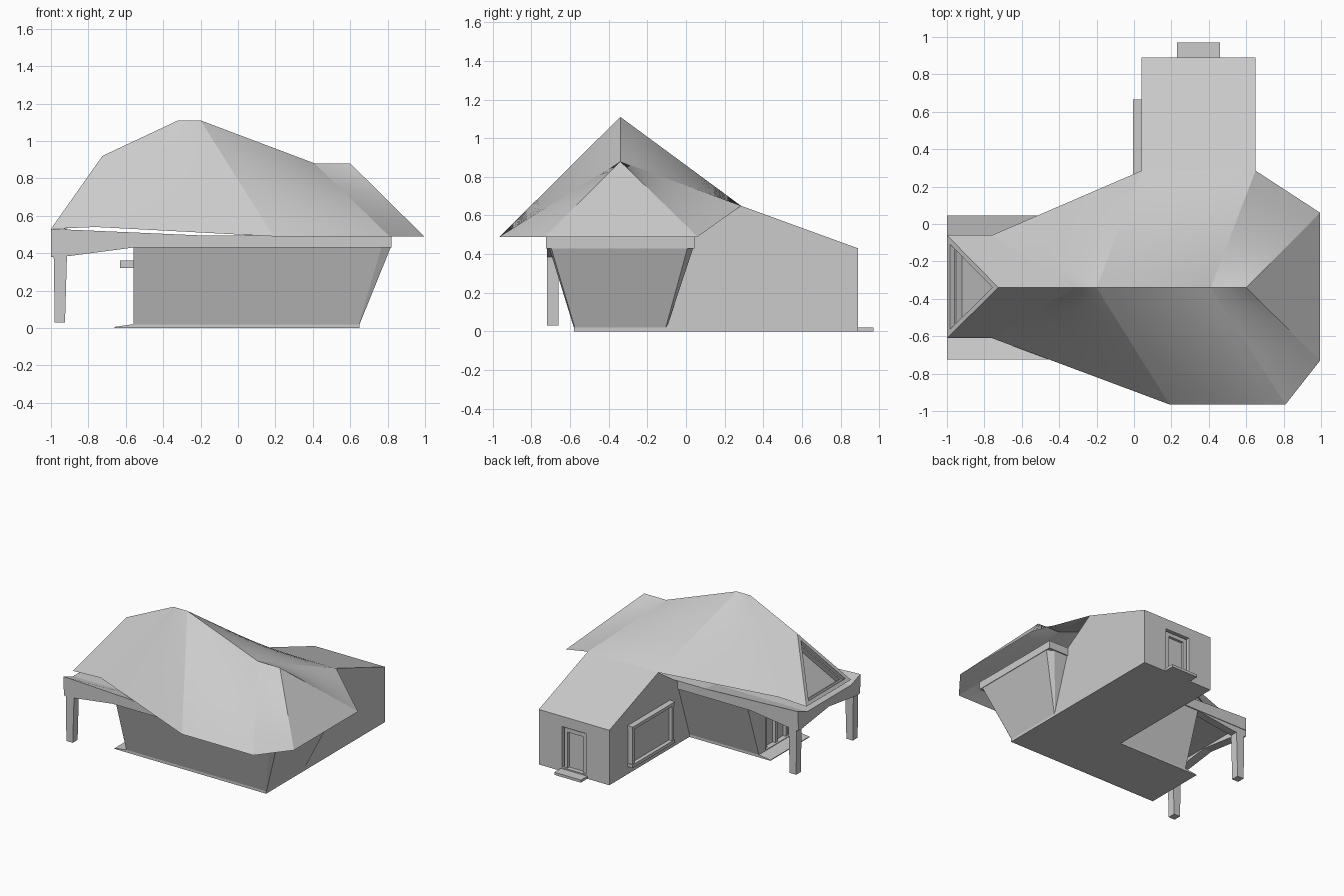
import bpy, bmesh
from mathutils import Vector

if "Cube" in bpy.data.objects:
    bpy.data.objects.remove(bpy.data.objects["Cube"])

CY = -0.34  # y of the main symmetry line


def make(name, verts, faces, fix=True):
    bm = bmesh.new()
    vs = [bm.verts.new(v) for v in verts]
    for f in faces:
        bm.faces.new([vs[i] for i in f])
    if fix:
        bmesh.ops.recalc_face_normals(bm, faces=bm.faces)
    me = bpy.data.meshes.new(name)
    bm.to_mesh(me)
    bm.free()
    ob = bpy.data.objects.new(name, me)
    bpy.context.collection.objects.link(ob)
    return ob


def loft(name, loops):
    """Closed solid through loops of equal length."""
    n = len(loops[0])
    verts = [p for loop in loops for p in loop]
    faces = [list(range(n)), list(range(len(verts) - n, len(verts)))]
    for k in range(len(loops) - 1):
        for i in range(n):
            j = (i + 1) % n
            faces.append([k * n + i, k * n + j, k * n + n + j, k * n + n + i])
    return make(name, verts, faces)


def box(name, x0, x1, y0, y1, z0, z1):
    return loft(name, [[(x0, y0, z), (x1, y0, z), (x1, y1, z), (x0, y1, z)] for z in (z0, z1)])


def along_x(name, yz, x0, x1):
    return loft(name, [[(x, y, z) for y, z in yz] for x in (x0, x1)])


def along_y(name, xz, y0, y1):
    return loft(name, [[(x, y, z) for x, z in xz] for y in (y0, y1)])


def cut(ob, cutter):
    cutter.hide_render = True
    cutter.hide_viewport = True
    m = ob.modifiers.new("opening", "BOOLEAN")
    m.operation = "DIFFERENCE"
    m.solver = "EXACT"
    m.object = cutter


def patch(name, a, b, c, d, n=8):
    """Smooth twisted roof slope between four corners."""
    a, b, c, d = map(Vector, (a, b, c, d))
    verts, faces = [], []
    for i in range(n + 1):
        for j in range(n + 1):
            u, v = i / n, j / n
            verts.append(a.lerp(b, u).lerp(d.lerp(c, u), v))
    for i in range(n):
        for j in range(n):
            k = i * (n + 1) + j
            faces.append([k, k + 1, k + n + 2, k + n + 1])
    ob = make(name, verts, faces, False)
    if ob.data.polygons[0].normal.z < 0:
        ob.data.flip_normals()
    ob.data.shade_smooth()
    return ob


# main body, flaring outward towards the top with cut corners
body = loft("main_walls", [
    [(-.56, -.58, .02), (.645, -.58, .02), (.65, -.575, .02),
     (.65, -.105, .02), (.645, -.10, .02), (-.56, -.10, .02)],
    [(-.56, -.71, .44), (.77, -.71, .44), (.82, -.70, .44),
     (.82, .01, .44), (.77, .04, .44), (-.56, .04, .44)]])
along_y("floor_and_front_step", [(-.66, 0), (.65, 0), (.65, .025), (-.56, .02), (-.66, .006)], -.58, -.10)

# rear wing with sloping roof
wing = along_x("rear_wing", [(-.10, 0), (.89, 0), (.89, .43), (.285, .65), (.0, .46), (-.10, .44)], .04, .65)

# back door, recessed, with step
cut(wing, box("back_door_cutter", .24, .45, .855, 1, .03, .35))
for x in (.25, .41):
    box("back_door_jamb", x, x + .03, .85, .875, .03, .33)
box("back_door_head", .25, .44, .85, .875, .31, .34)
box("back_step", .23, .46, .88, .97, 0, .02)

# entrance door with hood
cut(body, box("entrance_cutter", -.7, -.52, -.50, -.18, .025, .32))
for y in (-.48, -.35, -.22):
    box("entrance_post", -.545, -.515, y, y + .025, .02, .32)
box("entrance_hood", -.63, -.55, -.55, -.13, .32, .36)

# side window of the wing
for y in (.15, .635):
    box("window_jamb", 0, .045, y, y + .025, .06, .38)
for z in (.06, .355):
    box("window_rail", -.005, .045, .14, .665, z, z + .025)
box("window_pane", .025, .045, .16, .65, .07, .37)

# eaves slab with raised rim over the porch
stations = []
for x, top in ((-1, .53), (-.2, .495), (.82, .49)):
    half = [(-.725, .43), (-.725, top), (-.61, .488)]
    other = [(2 * CY - y, z) for y, z in reversed(half)]
    stations.append([(x, y, z) for y, z in half + other])
loft("eaves_slab", stations)

# porch beams and legs, mirrored about the centre line
for s in (-1, 1):
    out, inn = CY + s * .38, CY + s * .32
    along_y("porch_side_beam", [(-1, .44), (-1, .38), (-.90, .385), (-.56, .43), (-.56, .44)], out, inn)
    along_x("porch_end_beam", [(CY, .44), (CY, .425), (CY + s * .30, .385),
                               (CY + s * .38, .38), (CY + s * .38, .44)], -1, -.93)
    loft("porch_leg", [[(x0, out, z), (x1, out, z), (x1, inn, z), (x0, inn, z)]
                       for x0, x1, z in ((-.98, -.925, .03), (-.985, -.915, .37), (-.99, -.91, .42))])

# roof key points
P1, P2 = (-.32, CY, 1.11), (-.20, CY, 1.11)
R1, R2 = (.41, CY, .88), (.60, CY, .88)
G = (-.725, CY, .92)
FL, FR = (.19, -.965, .49), (.81, -.965, .49)
BL, BR = (.04, .285, .65), (.65, .285, .65)
EF, EB = (.995, -.73, .49), (.995, .06, .49)
WF, WB = (-.76, -.61, .54), (-.76, -.06, .54)
GF, GB = (-1, -.61, .53), (-1, -.06, .53)

patch("roof_front_slope", P2, R1, FR, FL)
patch("roof_back_slope", P2, R1, BR, BL)
patch("roof_front_left_slope", P1, P2, FL, WF)
patch("roof_back_left_slope", P1, P2, BL, WB)
patch("roof_front_right_slope", R1, R2, EF, FR)
patch("roof_back_right_slope", R1, R2, EB, BR)
make("roof_right_hip", [R2, EF, EB], [[0, 1, 2]], False)
make("roof_porch_slopes", [P1, G, GF, WF, GB, WB], [[0, 1, 2, 3], [0, 5, 4, 1]], False)

# porch gable with recessed triangular window
gable = make("porch_gable_window", [G, GB, GF], [[0, 1, 2]], False)
bm = bmesh.new()
bm.from_mesh(gable.data)
bm.faces.ensure_lookup_table()
face = bm.faces[0]
for thick, depth in ((.055, 0), (.004, -.03), (.02, 0), (.004, -.04)):
    bmesh.ops.inset_individual(bm, faces=[face], thickness=thick, depth=depth)
bm.to_mesh(gable.data)
bm.free()
